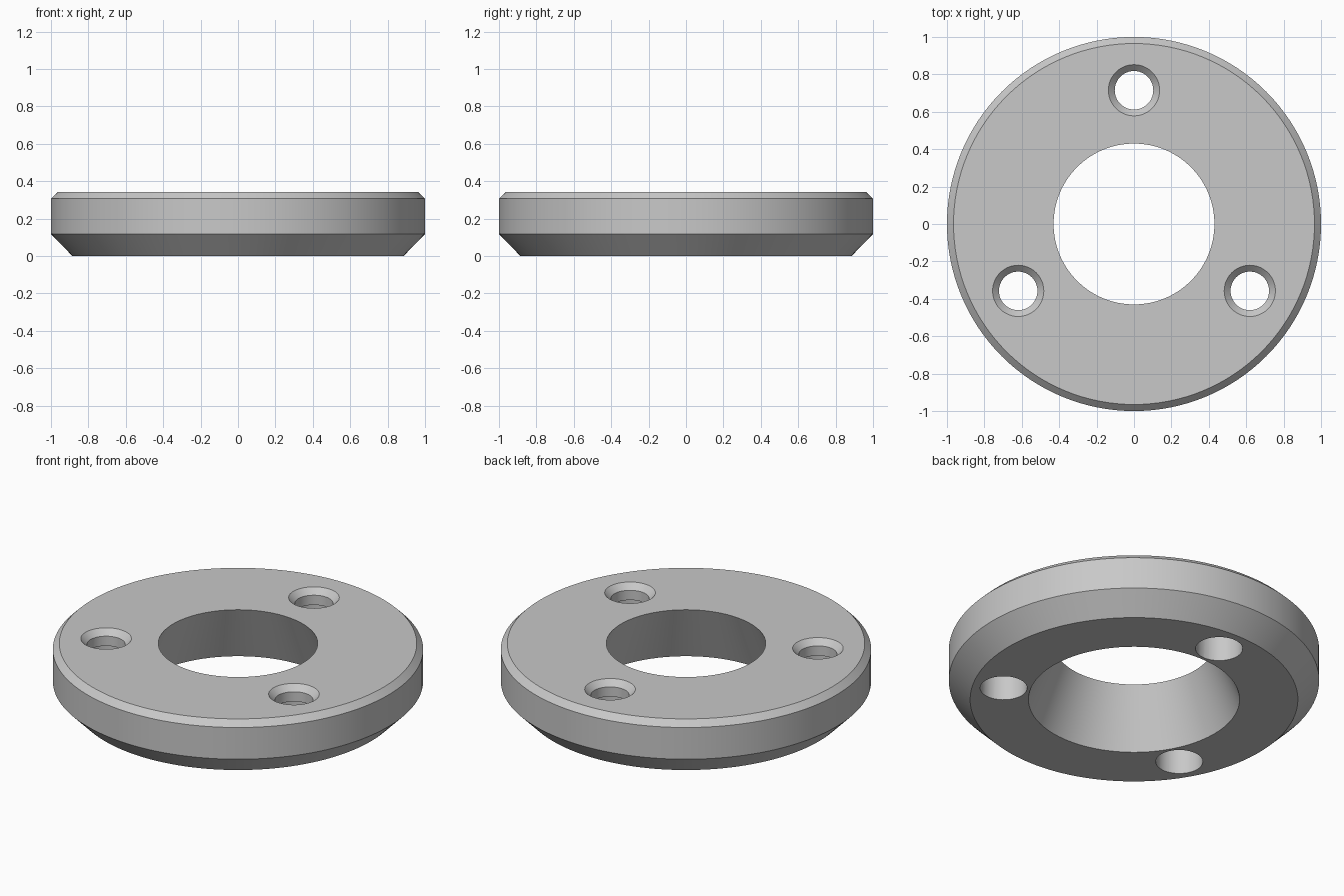
import bpy, bmesh, math
from mathutils import Vector

if "Cube" in bpy.data.objects:
    bpy.data.objects.remove(bpy.data.objects["Cube"], do_unlink=True)

HEIGHT = 0.342
BOLT_CIRCLE = 0.715

metal = bpy.data.materials.new("plain grey")
metal.use_nodes = True
grey = (0.58, 0.58, 0.58, 1)
metal.diffuse_color = grey
metal.node_tree.nodes["Principled BSDF"].inputs["Base Color"].default_value = grey


def lathe(name, profile, steps, closed):
    """Revolve a (radius, height) profile around the z axis."""
    bm = bmesh.new()
    verts = [bm.verts.new((r, 0, z)) for r, z in profile]
    pairs = list(zip(verts, verts[1:]))
    if closed:
        pairs.append((verts[-1], verts[0]))
    edges = [bm.edges.new(p) for p in pairs]
    bmesh.ops.spin(bm, geom=verts + edges, cent=(0, 0, 0), axis=(0, 0, 1),
                   angle=math.tau, steps=steps, use_duplicate=False)
    bmesh.ops.remove_doubles(bm, verts=bm.verts, dist=1e-5)
    bmesh.ops.recalc_face_normals(bm, faces=bm.faces)
    mesh = bpy.data.meshes.new(name)
    bm.to_mesh(mesh)
    bm.free()
    mesh.materials.append(metal)
    obj = bpy.data.objects.new(name, mesh)
    bpy.context.collection.objects.link(obj)
    return obj


# Chamfered ring with a tapered bore, wider at the bottom
ring = lathe("flange_ring", [
    (0.57, 0), (0.885, 0), (1, 0.118), (1, 0.307),
    (0.965, HEIGHT), (0.43, HEIGHT)], 128, True)

# Bolt hole shape: counterbore below, narrow throat, countersink on top
hole_profile = [
    (0, -0.05), (0.127, -0.05), (0.127, 0.25), (0.103, 0.25),
    (0.103, HEIGHT - 0.034), (0.157, HEIGHT + 0.02), (0, HEIGHT + 0.02)]

# Three holes evenly spaced, the first at the back
bpy.context.view_layer.objects.active = ring
for i in range(3):
    angle = math.pi / 2 + i * math.tau / 3
    cutter = lathe("bolt_hole_cutter", hole_profile, 48, False)
    cutter.location = Vector((math.cos(angle), math.sin(angle), 0)) * BOLT_CIRCLE
    cutter.hide_render = True
    bpy.context.view_layer.update()
    cut = ring.modifiers.new("bolt_hole", 'BOOLEAN')
    cut.operation = 'DIFFERENCE'
    cut.solver = 'EXACT'
    cut.object = cutter
    bpy.ops.object.modifier_apply(modifier=cut.name)
    bpy.data.objects.remove(cutter, do_unlink=True)

# Smooth round walls, sharp chamfer edges
bpy.ops.object.select_all(action='DESELECT')
ring.select_set(True)
bpy.ops.object.shade_smooth_by_angle(angle=math.radians(25))
